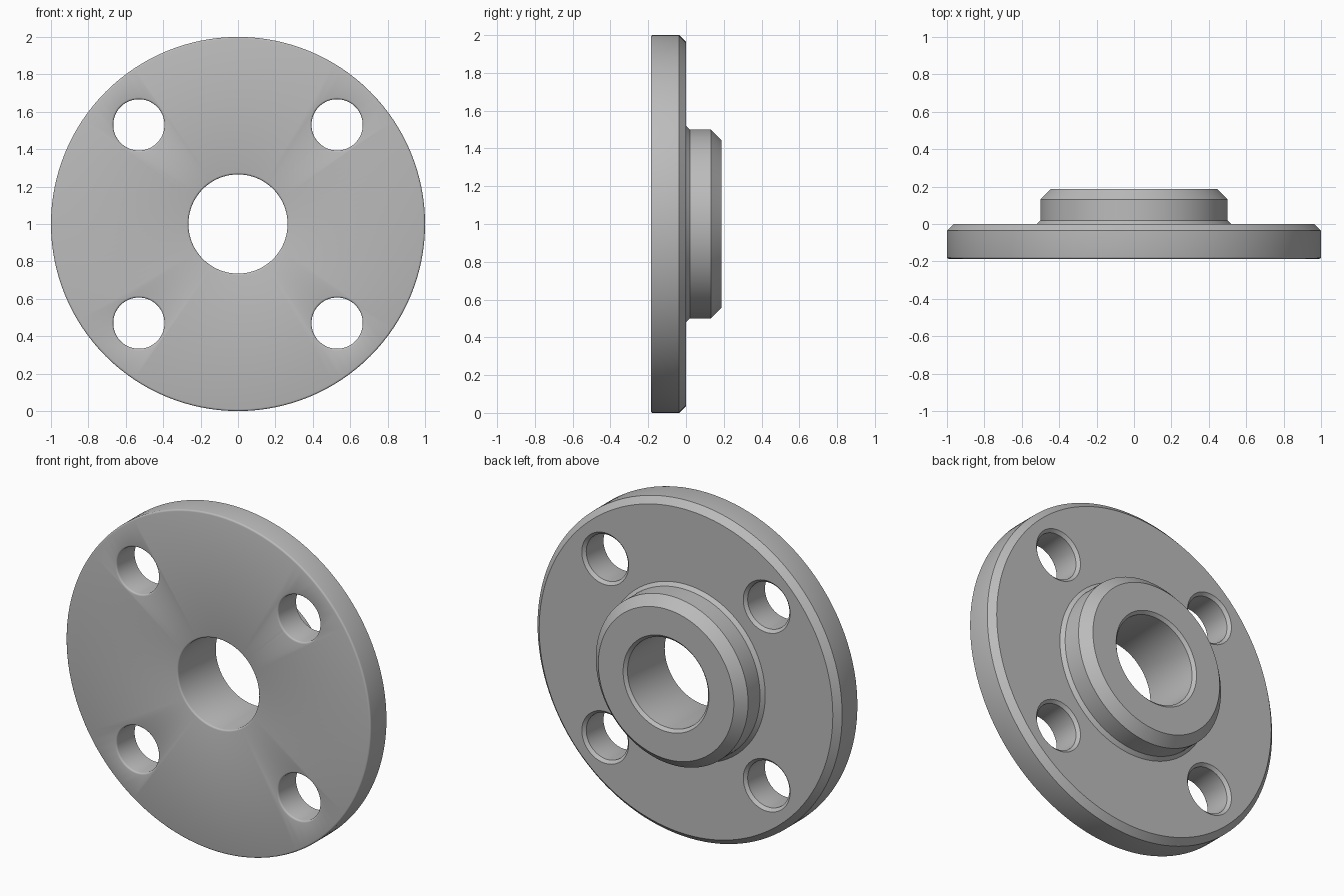
import bpy, bmesh
from math import sin, cos, pi, radians
from mathutils import Matrix, Vector

cube = bpy.data.objects.get("Cube")
if cube:
    bpy.data.objects.remove(cube)

FRONT, FACE, BACK = -0.186, 0.0, 0.187   # depths along y
LIP = 0.01                               # rounding of the front edges

steel = bpy.data.materials.new("plain grey steel")
steel.use_nodes = True
GREY = (0.5, 0.5, 0.5, 1)
steel.diffuse_color = GREY
steel.node_tree.nodes["Principled BSDF"].inputs["Base Color"].default_value = GREY


def front_lip(radius, side):
    """Rounded front edge as (radius, y); side is -1 for a rim, 1 for a hole."""
    centre = radius + side * LIP
    angles = [i * pi / 6 for i in range(4)]
    return [(centre - side * LIP * cos(a), FRONT + LIP - LIP * sin(a)) for a in angles]


def lathe(name, profile, sides, closed, centre):
    """Revolve (radius, y) points about the y direction."""
    bm = bmesh.new()
    rings = []
    for r, y in profile:
        rings.append([bm.verts.new((r * cos(2 * pi * i / sides), y, r * sin(2 * pi * i / sides)))
                      for i in range(sides)])
    pairs = list(zip(rings, rings[1:]))
    if closed:
        pairs.append((rings[-1], rings[0]))
    else:
        bm.faces.new(rings[0])
        bm.faces.new(rings[-1])
    for a, b in pairs:
        for i in range(sides):
            j = (i + 1) % sides
            bm.faces.new((a[i], a[j], b[j], b[i]))
    bmesh.ops.recalc_face_normals(bm, faces=bm.faces)
    bmesh.ops.transform(bm, matrix=Matrix.Translation(Vector(centre)), verts=bm.verts)
    mesh = bpy.data.meshes.new(name)
    bm.to_mesh(mesh)
    bm.free()
    mesh.materials.append(steel)
    obj = bpy.data.objects.new(name, mesh)
    bpy.context.collection.objects.link(obj)
    return obj


# Disc, raised hub and central bore as one turned part
BORE = 0.265
body = front_lip(BORE, 1)[::-1] + front_lip(1.0, -1)[::-1]
body = front_lip(1.0, -1)[::-1] + [
    (1.0, FACE - 0.036), (0.964, FACE),              # rim chamfer
    (0.52, FACE), (0.5, FACE + 0.02),                # hub foot
    (0.5, BACK - 0.055), (0.445, BACK),              # hub chamfer
    (BORE + 0.017, BACK), (BORE, BACK - 0.017),      # bore chamfer
] + front_lip(BORE, 1)
flange = lathe("flange", body, 128, True, (0, 0, 1))

# Four bolt holes, rounded at the front and chamfered at the back
HOLE, OFFSET = 0.137, 0.53
lip = front_lip(HOLE, 1)[::-1]
hole_profile = [(lip[0][0], FRONT - 0.05)] + lip + [
    (HOLE, FACE - 0.017), (HOLE + 0.017, FACE), (HOLE + 0.017, FACE + 0.05)]
for sx in (-1, 1):
    for sz in (-1, 1):
        cutter = lathe("bolt_hole_cutter", hole_profile, 64, False,
                       (sx * OFFSET, 0, 1 + sz * OFFSET))
        cutter.hide_render = True
        cut = flange.modifiers.new("bolt_hole", 'BOOLEAN')
        cut.operation = 'DIFFERENCE'
        cut.solver = 'EXACT'
        cut.object = cutter
        bpy.context.view_layer.objects.active = flange
        bpy.ops.object.modifier_apply(modifier=cut.name)
        bpy.data.objects.remove(cutter)

# Smooth curved walls, crisp chamfer edges
bpy.ops.object.select_all(action='DESELECT')
flange.select_set(True)
bpy.context.view_layer.objects.active = flange
bpy.ops.object.shade_smooth_by_angle(angle=radians(36))
